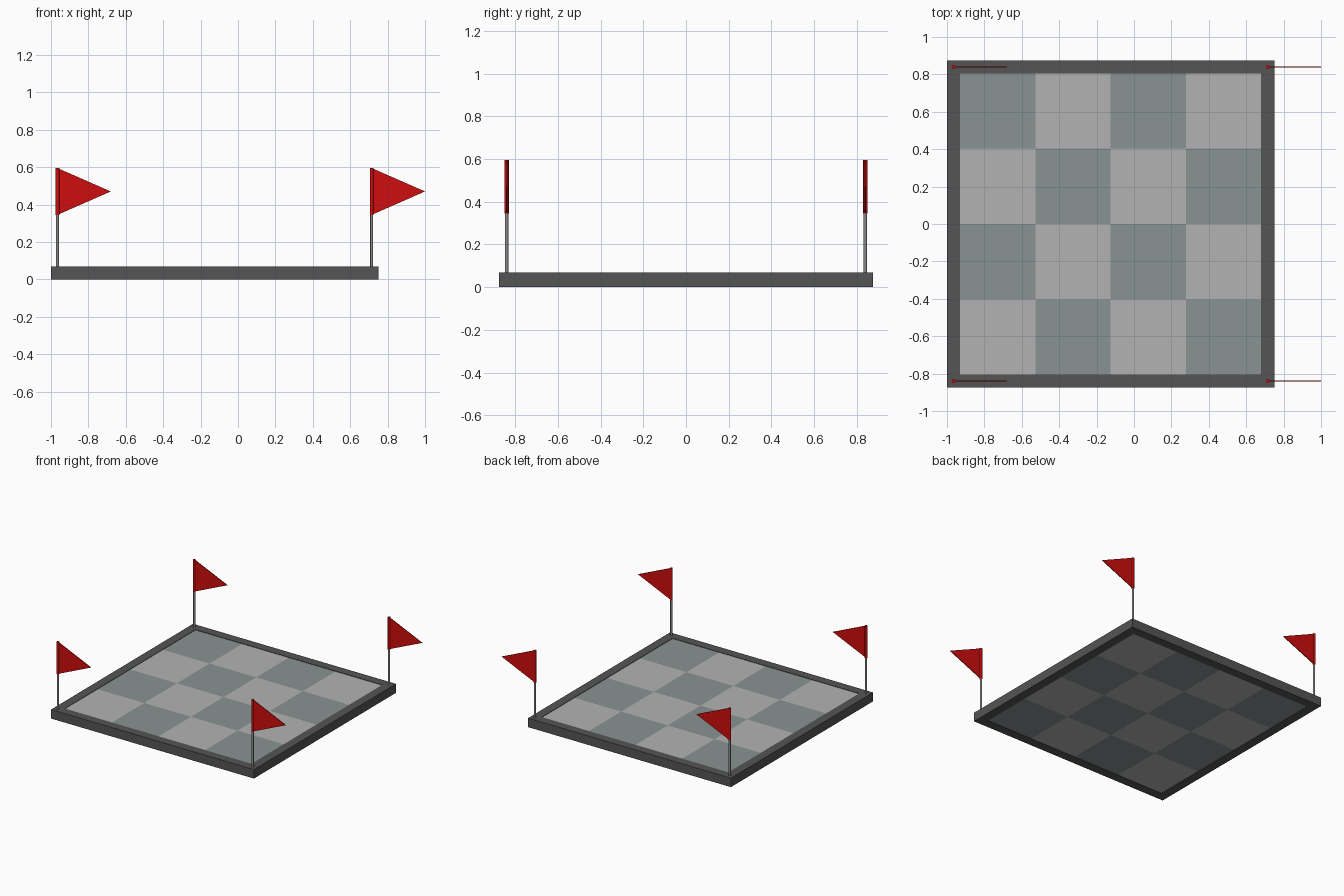
import bpy, bmesh

if "Cube" in bpy.data.objects:
    bpy.data.objects.remove(bpy.data.objects["Cube"])

CX = -0.125            # board centre in x
HALF, RIM, TOP = 0.875, 0.07, 0.07
INNER = HALF - RIM


def material(name, rgb):
    m = bpy.data.materials.new(name)
    m.diffuse_color = (*rgb, 1)
    m.use_nodes = True
    m.node_tree.nodes["Principled BSDF"].inputs["Base Color"].default_value = m.diffuse_color
    return m


FRAME = material("dark_grey", (0.09, 0.09, 0.09))
LIGHT = material("light_grey", (0.45, 0.45, 0.45))
SLATE = material("slate", (0.25, 0.29, 0.29))
STEEL = material("steel", (0.25, 0.25, 0.25))
RED = material("red", (0.62, 0.004, 0.004))


def prism(name, outline, depth, mat):
    """Extrude a closed outline of 3D points along a vector."""
    bm = bmesh.new()
    face = bm.faces.new([bm.verts.new(p) for p in outline])
    ext = bmesh.ops.extrude_face_region(bm, geom=[face], use_keep_orig=True)
    verts = [g for g in ext["geom"] if isinstance(g, bmesh.types.BMVert)]
    bmesh.ops.translate(bm, verts=verts, vec=depth)
    bmesh.ops.recalc_face_normals(bm, faces=bm.faces)
    me = bpy.data.meshes.new(name)
    bm.to_mesh(me)
    bm.free()
    me.materials.append(mat)
    ob = bpy.data.objects.new(name, me)
    bpy.context.collection.objects.link(ob)
    return ob


def rod(name, x, y, z0, z1, r, mat):
    bpy.ops.mesh.primitive_cylinder_add(vertices=16, radius=r, depth=z1 - z0,
                                        location=(x, y, (z0 + z1) / 2))
    ob = bpy.context.object
    ob.name = name
    ob.data.materials.append(mat)
    bpy.ops.object.shade_smooth_by_angle()


# Mitred border rails, one per side
for name, sx, sy, swap in (("front_rail", 1, -1, False), ("back_rail", 1, 1, False),
                           ("left_rail", -1, 1, True), ("right_rail", 1, 1, True)):
    pts = [(-HALF, HALF), (HALF, HALF), (INNER, INNER), (-INNER, INNER)]
    if swap:
        pts = [(b, a) for a, b in pts]
    prism(name, [(CX + sx * a, sy * b, 0) for a, b in pts], (0, 0, TOP), FRAME)

# Checkered floor tiles, four by four
step = 2 * INNER / 4
for i in range(4):
    for j in range(4):
        x, y = CX - INNER + i * step, -INNER + j * step
        prism(f"tile_{i}_{j}",
              [(x, y, 0.003), (x + step, y, 0.003),
               (x + step, y + step, 0.003), (x, y + step, 0.003)],
              (0, 0, TOP - 0.006), SLATE if (i + j) % 2 else LIGHT)

# Corner flags: pole, sleeve and pennant
d = HALF - RIM / 2
for sx in (-1, 1):
    for sy in (-1, 1):
        x, y = CX + sx * d, sy * d
        tag = f"{'left' if sx < 0 else 'right'}_{'front' if sy < 0 else 'back'}"
        rod(f"pole_{tag}", x, y, TOP - 0.01, 0.59, 0.008, STEEL)
        rod(f"sleeve_{tag}", x, y, 0.345, 0.595, 0.01, RED)
        prism(f"pennant_{tag}",
              [(x, y - 0.003, 0.345), (x + 0.285, y - 0.003, 0.47), (x, y - 0.003, 0.595)],
              (0, 0.006, 0), RED)
